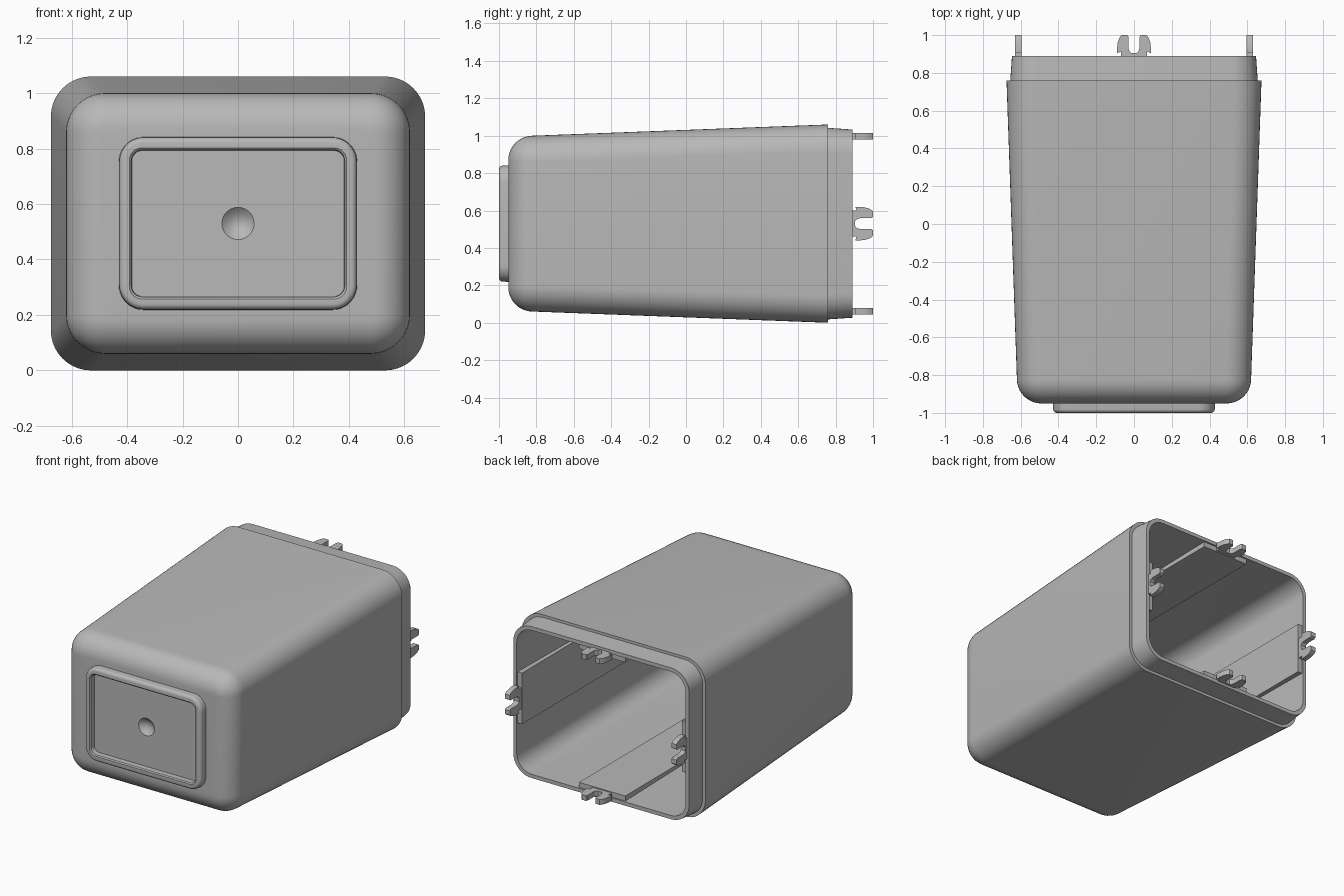
import bpy, bmesh, math
from mathutils import Matrix, Vector

old = bpy.data.objects.get("Cube")
if old:
    bpy.data.objects.remove(old, do_unlink=True)

MID = 0.53  # height of the housing axis

grey = bpy.data.materials.new("plain grey plastic")
grey.use_nodes = True
COLOUR = (0.48, 0.48, 0.48, 1)
grey.diffuse_color = COLOUR
grey.node_tree.nodes["Principled BSDF"].inputs["Base Color"].default_value = COLOUR


def finish(name, bm, angle=30):
    bmesh.ops.remove_doubles(bm, verts=bm.verts, dist=1e-5)
    bmesh.ops.recalc_face_normals(bm, faces=bm.faces)
    mesh = bpy.data.meshes.new(name)
    bm.to_mesh(mesh)
    bm.free()
    mesh.materials.append(grey)
    ob = bpy.data.objects.new(name, mesh)
    bpy.context.collection.objects.link(ob)
    bpy.ops.object.select_all(action='DESELECT')
    ob.select_set(True)
    bpy.context.view_layer.objects.active = ob
    bpy.ops.object.shade_smooth_by_angle(angle=math.radians(angle))
    return ob


def rounded_rect(hx, hz, r, y, steps=10):
    """Rounded rectangle across the axis at depth y."""
    points = []
    for q, (sx, sz) in enumerate([(1, 1), (-1, 1), (-1, -1), (1, -1)]):
        for i in range(steps + 1):
            a = math.pi / 2 * (q + i / steps)
            points.append(Vector((sx * (hx - r) + r * math.cos(a), y,
                                  MID + sz * (hz - r) + r * math.sin(a))))
    return points


def loft(name, sections, cap_end=True):
    bm = bmesh.new()
    rings = [[bm.verts.new(p) for p in rounded_rect(*s)] for s in sections]
    n = len(rings[0])
    for a, b in zip(rings, rings[1:]):
        for i in range(n):
            j = (i + 1) % n
            bm.faces.new((a[i], a[j], b[j], b[i]))
    if cap_end:
        bm.faces.new(rings[-1])
    return finish(name, bm)


def fillet(hx, hz, r, y, size, steps=10):
    """Sections rounding a wall over into a front face."""
    out = []
    for i in range(steps + 1):
        a = math.pi / 2 * i / steps
        cut = size * (1 - math.cos(a))
        out.append((hx - cut, hz - cut, r - cut, y - size * math.sin(a)))
    return out


# Hollow tapered housing: front face, outer wall, stepped collar, inner wall
outer = fillet(0.62, 0.47, 0.14, -0.82, 0.13)
inner = fillet(0.595, 0.445, 0.115, -0.81, 0.10)
loft("housing", [(0.42, 0.30, 0.08, -0.95)] + outer[::-1] + [
    (0.675, 0.53, 0.145, 0.76),
    (0.655, 0.512, 0.135, 0.76),
    (0.646, 0.503, 0.13, 0.89),
    (0.621, 0.478, 0.11, 0.89)] + inner)

# Raised front frame with a sunken panel and a round dimple
frame = [(0.43, 0.312, 0.09, -0.94)]
frame += fillet(0.428, 0.31, 0.088, -0.98, 0.02, 5)
frame += [(0.392, 0.272, 0.045, -1.0), (0.385, 0.265, 0.04, -0.994),
          (0.383, 0.263, 0.038, -0.96)]
for i in range(7):
    t = 1 - i / 6.3
    r = 0.058 * t
    frame.append((r, r, r, -0.96 + 0.028 * (1 - t * t)))
loft("front_frame", frame)


def prism(name, outline, axis, half, side, distance):
    """Extrude an outline and place it on one of the four walls."""
    bm = bmesh.new()
    face = bm.faces.new([bm.verts.new(Vector(p) - axis * half) for p in outline])
    new = bmesh.ops.extrude_face_region(bm, geom=[face])["geom"]
    bmesh.ops.translate(bm, vec=axis * half * 2,
                        verts=[v for v in new if isinstance(v, bmesh.types.BMVert)])
    place = (Matrix.Translation((0, 0, MID)) @ Matrix.Rotation(math.pi / 2 * side, 4, 'Y')
             @ Matrix.Translation((0, 0, distance)))
    bm.transform(place)
    return finish(name, bm)


# Half outline of the two-pronged snap clip, mirrored about its slot
half_clip = [(0.07, 0.85), (0.07, 0.912), (0.09, 0.905), (0.09, 0.93),
             (0.086, 0.96), (0.078, 0.985), (0.066, 1.0), (0.036, 1.0),
             (0.029, 0.99), (0.029, 0.93), (0.024, 0.914), (0.013, 0.904)]
clip = [(x, y, 0) for x, y in half_clip] + [(-x, y, 0) for x, y in half_clip[::-1]]

# Inner rail: level inside face, outer face follows the tapered wall
rail = [(0, 0.88, -0.024), (0, 0.88, 0.016), (0, -0.8, -0.011), (0, -0.8, -0.024)]

for side, wall in enumerate(["top", "left", "bottom", "right"]):
    distance = 0.612 if side % 2 else 0.468
    prism(wall + "_clip", clip, Vector((0, 0, 1)), 0.0175, side, distance)
    prism(wall + "_rail", rail, Vector((1, 0, 0)), 0.17, side, distance)
